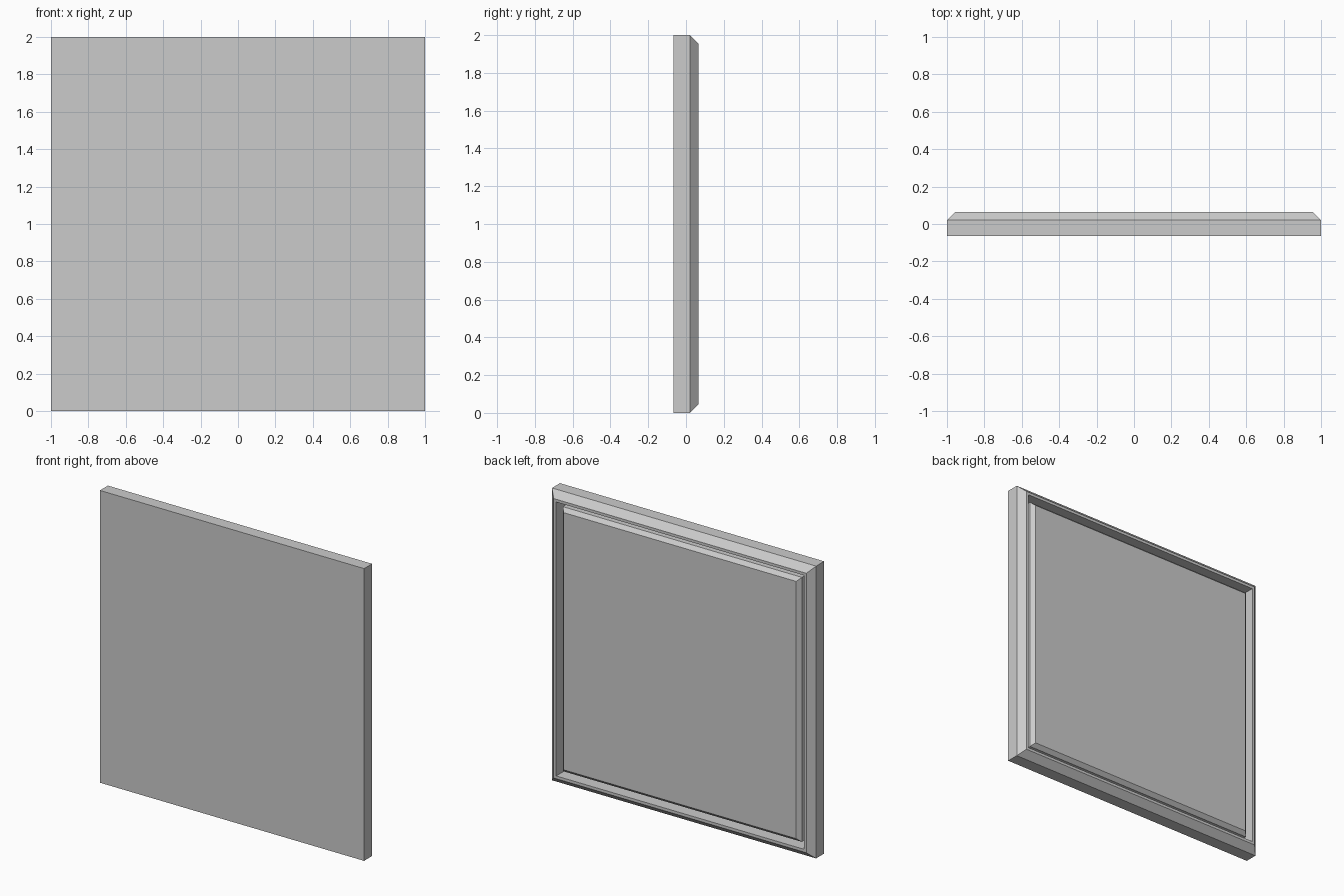
import bpy, bmesh

if "Cube" in bpy.data.objects:
    bpy.data.objects.remove(bpy.data.objects["Cube"])


def square_loft(name, profile):
    """Skin a stack of concentric squares, given as (half size, y), and cap both ends."""
    bm = bmesh.new()
    rings = []
    for h, y in profile:
        rings.append([bm.verts.new((sx * h, y, 1 + sz * h))
                      for sx, sz in ((-1, -1), (1, -1), (1, 1), (-1, 1))])
    for a, b in zip(rings, rings[1:]):
        for i in range(4):
            j = (i + 1) % 4
            bm.faces.new((a[i], a[j], b[j], b[i]))
    bm.faces.new(rings[0])
    bm.faces.new(rings[-1])
    bmesh.ops.recalc_face_normals(bm, faces=bm.faces)
    mesh = bpy.data.meshes.new(name)
    bm.to_mesh(mesh)
    bm.free()
    obj = bpy.data.objects.new(name, mesh)
    bpy.context.collection.objects.link(obj)
    return obj


# Flat front plate with a chamfered rim and a deep recess behind it
square_loft("outer_frame", [(1, -0.065), (1, 0.021), (0.956, 0.065),
                            (0.937, 0.065), (0.937, -0.055)])

# Chamfered slab filling the recess, leaving a narrow groove around it
square_loft("inset_panel", [(0.905, -0.055), (0.905, 0.04), (0.88, 0.065)])
